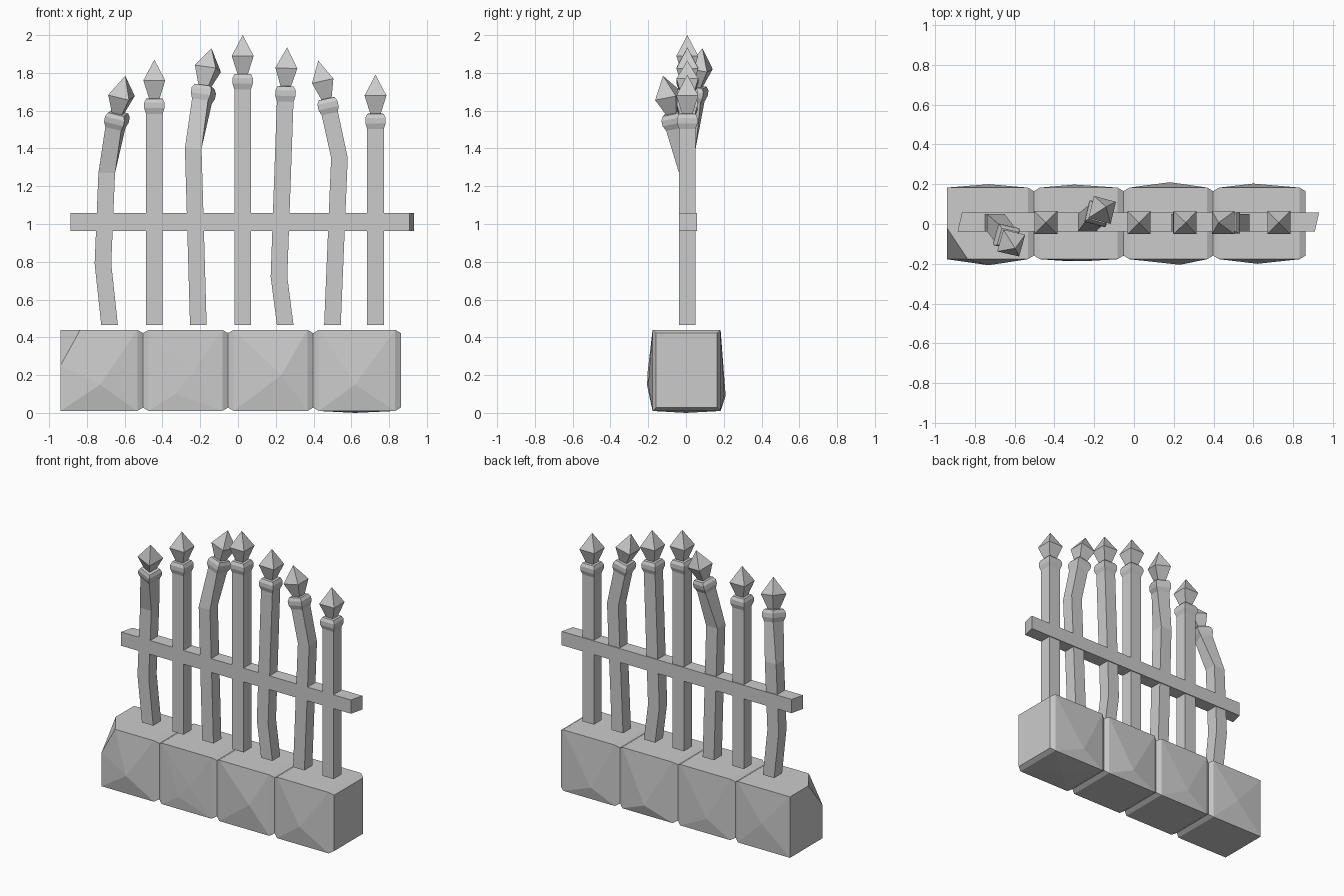
import bpy
import bmesh
from mathutils import Vector, Quaternion

cube = bpy.data.objects.get("Cube")
if cube:
    bpy.data.objects.remove(cube, do_unlink=True)

grey = bpy.data.materials.new("plain_grey")
grey.use_nodes = True
grey.diffuse_color = (0.6, 0.6, 0.6, 1)
grey.node_tree.nodes["Principled BSDF"].inputs["Base Color"].default_value = (0.6, 0.6, 0.6, 1)


def finish(name, bm):
    bmesh.ops.recalc_face_normals(bm, faces=bm.faces)
    mesh = bpy.data.meshes.new(name)
    bm.to_mesh(mesh)
    bm.free()
    mesh.materials.append(grey)
    obj = bpy.data.objects.new(name, mesh)
    bpy.context.scene.collection.objects.link(obj)
    return obj


SQUARE = [(-1, -1), (1, -1), (1, 1), (-1, 1)]
BAR = 0.044
BAR_Y = 0.007
# Collar and spear head: distance below the tip, half width
HEAD = [(0.287, BAR), (0.257, 0.054), (0.228, 0.054), (0.207, 0.044),
        (0.205, 0.028), (0.11, 0.058)]


def make_bar(name, path, tip, twist=0.0):
    """Square bar through path points, ending in a collar and a spear head."""
    bm = bmesh.new()
    points = [Vector((x, BAR_Y, z)) for x, z in path]
    tip = Vector(tip)
    axis = (tip - points[-1]).normalized()
    turn = Vector((0, 0, 1)).rotation_difference(axis) @ Quaternion((0, 0, 1), twist)
    rings = [[bm.verts.new(p + Vector((x * BAR, y * BAR, 0))) for x, y in SQUARE]
             for p in points]
    for drop, half in HEAD:
        centre = tip - axis * drop
        rings.append([bm.verts.new(centre + turn @ Vector((x * half, y * half, 0)))
                      for x, y in SQUARE])
    for low, high in zip(rings, rings[1:]):
        for i in range(4):
            j = (i + 1) % 4
            bm.faces.new((low[i], low[j], high[j], high[i]))
    top = bm.verts.new(tip)
    for i in range(4):
        bm.faces.new((rings[-1][i], rings[-1][(i + 1) % 4], top))
    bm.faces.new(rings[0][::-1])
    return finish(name, bm)


# Iron bars, some bent
FOOT = 0.465
make_bar("bent_bar_1", [(-0.68, FOOT), (-0.715, 0.79), (-0.695, 1.27)],
         (-0.597, -0.122, 1.785), -0.25)
make_bar("straight_bar_2", [(-0.443, FOOT)], (-0.443, BAR_Y, 1.87))
make_bar("bent_bar_3", [(-0.21, FOOT), (-0.237, 1.4)], (-0.14, 0.087, 1.93), -0.25)
make_bar("straight_bar_4", [(0.025, FOOT)], (0.025, BAR_Y, 2.0))
make_bar("bent_bar_5", [(0.25, FOOT), (0.217, 0.72)], (0.26, BAR_Y, 1.935))
make_bar("bent_bar_6", [(0.5, FOOT), (0.537, 1.35)], (0.425, BAR_Y, 1.865))
make_bar("straight_bar_7", [(0.728, FOOT)], (0.728, BAR_Y, 1.79))

# Cross rail with slanted ends
bm = bmesh.new()
bmesh.ops.create_cube(bm, size=1)
for v in bm.verts:
    x, y, z = v.co
    v.co = (0.022 + x * 1.795 + y * 0.022, 0.01 + y * 0.094, 1.011 + z * 0.097)
finish("cross_rail", bm)


def make_stone(name, x0, x1, bumps, cut_corner=False):
    """Rough block: hull of a box with chamfered ends plus raised points."""
    bm = bmesh.new()
    chamfer = 0.03
    for x, inset in ((x0, 0.018), (x0 + chamfer, 0), (x1 - chamfer, 0), (x1, 0.018)):
        if cut_corner and x < x0 + 0.1:
            inset = 0
        for sy, sz in SQUARE:
            if cut_corner and x < x0 + 0.1 and sy < 0 and sz > 0:
                continue
            bm.verts.new((x, 0.003 + sy * (0.18 - inset), 0.225 + sz * (0.215 - inset)))
    if cut_corner:
        for p in ((x0, -0.02, 0.44), (x0 + 0.105, -0.177, 0.44), (x0, -0.177, 0.25)):
            bm.verts.new(p)
    for p in bumps:
        bm.verts.new(p)
    out = bmesh.ops.convex_hull(bm, input=bm.verts)
    spare = {v for v in out["geom_interior"] + out["geom_unused"]
             if isinstance(v, bmesh.types.BMVert)}
    bmesh.ops.delete(bm, geom=list(spare), context="VERTS")
    bmesh.ops.dissolve_limit(bm, angle_limit=0.01, verts=bm.verts, edges=bm.edges)
    return finish(name, bm)


# Base stones
make_stone("base_stone_1", -0.94, -0.503,
           [(-0.73, -0.207, 0.15), (-0.73, 0.2, 0.2)], True)
make_stone("base_stone_2", -0.503, -0.053,
           [(-0.25, -0.187, 0.2), (-0.33, -0.187, 0.1), (-0.3, 0.198, 0.12)])
make_stone("base_stone_3", -0.053, 0.398,
           [(0.23, -0.205, 0.2), (0.18, 0.21, 0.09)])
make_stone("base_stone_4", 0.398, 0.862,
           [(0.62, -0.2, 0.15), (0.6, 0.203, 0.1), (0.62, 0, 0)])
